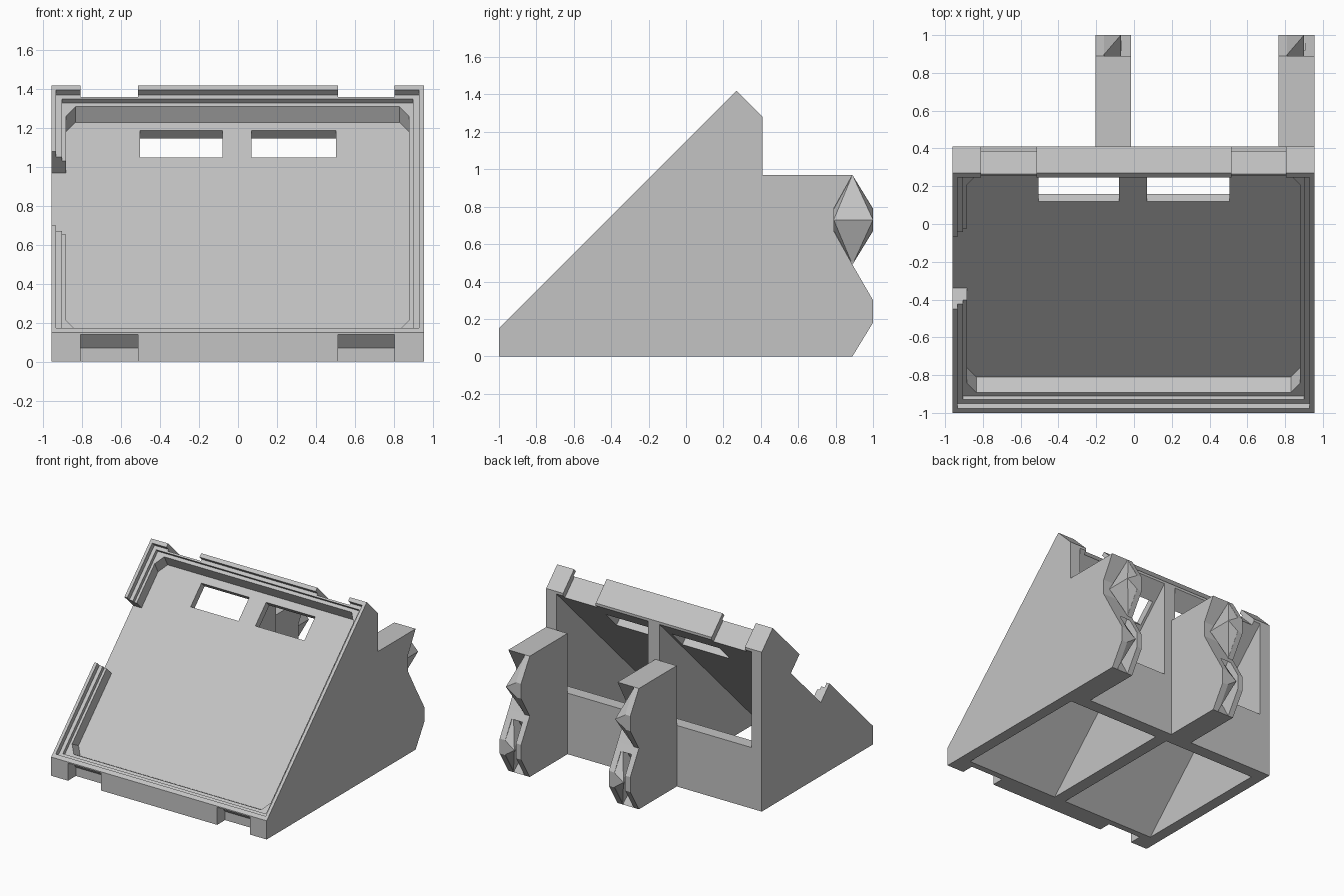
import bpy, bmesh

if "Cube" in bpy.data.objects:
    bpy.data.objects.remove(bpy.data.objects["Cube"])

grey = bpy.data.materials.new("light_grey")
grey.diffuse_color = (0.55, 0.55, 0.55, 1)
grey.use_nodes = True
grey.node_tree.nodes["Principled BSDF"].inputs["Base Color"].default_value = grey.diffuse_color


def hull(name, points):
    """Convex solid around a handful of points."""
    bm = bmesh.new()
    for p in points:
        bm.verts.new(p)
    bmesh.ops.convex_hull(bm, input=bm.verts[:])
    bmesh.ops.dissolve_limit(bm, angle_limit=0.01, verts=bm.verts[:], edges=bm.edges[:])
    return finish(name, bm)


def prism(name, profile, x0, x1):
    """Extrude a (y, z) profile along x."""
    bm = bmesh.new()
    face = bm.faces.new([bm.verts.new((x0, y, z)) for y, z in profile])
    new = bmesh.ops.extrude_face_region(bm, geom=[face])["geom"]
    verts = [v for v in new if isinstance(v, bmesh.types.BMVert)]
    bmesh.ops.translate(bm, verts=verts, vec=(x1 - x0, 0, 0))
    bmesh.ops.recalc_face_normals(bm, faces=bm.faces[:])
    return finish(name, bm)


def finish(name, bm):
    me = bpy.data.meshes.new(name)
    bm.to_mesh(me)
    bm.free()
    me.materials.append(grey)
    ob = bpy.data.objects.new(name, me)
    bpy.context.collection.objects.link(ob)
    return ob


def tilt(s, c):
    """Slope coordinates: s runs up the 45 degree face, c out of it."""
    return ((s - c) / 2, (s + c) / 2)


def slope_box(x0, x1, s0, s1, c0, c1):
    return prism("cutter", [tilt(s0, c0), tilt(s1, c0), tilt(s1, c1), tilt(s0, c1)], x0, x1)


def cut(target, cutter):
    mod = target.modifiers.new("cut", 'BOOLEAN')
    mod.operation = 'DIFFERENCE'
    mod.solver = 'EXACT'
    mod.object = cutter
    bpy.context.view_layer.objects.active = target
    bpy.ops.object.modifier_apply(modifier=mod.name)
    bpy.data.objects.remove(cutter)


# Wedge-shaped stand body
body = prism("stand_body", [(-1, 0), (-1, 0.15), (0.27, 1.42), (0.41, 1.28), (0.41, 0)],
             -0.96, 0.955)

# Two hollow bays, open below and at the back, either side of the centre rib
bay = [(-0.85, -0.1), (-0.85, 0), (0.46, 1.31), (0.46, 0.49), (0.31, 0.49), (0.31, -0.1)]
for x0, x1 in ((-0.87, -0.05), (0.05, 0.865)):
    cut(body, prism("cutter", bay, x0, x1))

# Stepped ledges of the screen recess
cut(body, slope_box(-0.935, 0.93, -0.805, 1.645, 1.095, 1.3))
cut(body, slope_box(-0.905, 0.90, -0.765, 1.605, 1.055, 1.3))


# Deep recess with tapered ends and clipped corners
def ring(s0, s1, c):
    a, b, k = -0.885, 0.88, 0.05
    pts = [(a + k, s0), (b - k, s0), (b, s0 + 2 * k), (b, s1 - 2 * k),
           (b - k, s1), (a + k, s1), (a, s1 - 2 * k), (a, s0 + 2 * k)]
    return [(x, *tilt(s, c)) for x, s in pts]


cut(body, hull("cutter", ring(-0.69, 1.53, 0.93) + ring(-0.735, 1.575, 1.08)))

# Cable gap in the left rim
cut(body, slope_box(-1.1, -0.87, 0.25, 1.01, 0.93, 1.3))

# Windows through the panel
for x0, x1 in ((-0.505, -0.08), (0.07, 0.505)):
    cut(body, slope_box(x0, x1, 1.17, 1.445, 0.75, 1.0))

# Strap notches on the top and bottom edges
for x0, x1 in ((-0.81, -0.515), (0.515, 0.805)):
    cut(body, slope_box(x0, x1, 1.625, 1.9, 0.6, 1.3))
    cut(body, prism("cutter", [(-1.1, -0.1), (-0.9, -0.1), (-0.9, 0.07),
                               (-0.96, 0.14), (-1.1, 0.14)], x0, x1))

# Rear fins with a wavy end holding hexagonal hollows and ridged fillers
fin_profile = [(0.41, 0), (0.89, 0), (1, 0.18), (1, 0.30), (0.89, 0.49),
               (1, 0.67), (1, 0.79), (0.89, 0.97), (0.41, 0.97)]


def hexagon(mid, grow=0.0):
    return [(0.89, mid - 0.24), (1 + grow, mid - 0.06), (1 + grow, mid + 0.06),
            (0.89, mid + 0.24), (0.79, mid + 0.06), (0.79, mid - 0.06)]


for name, x in (("centre", -0.205), ("right", 0.765)):
    fin = prism(name + "_fin", fin_profile, x, x + 0.19)
    cut(fin, prism("cutter", hexagon(0.73, 0.02), x + 0.045, x + 0.3))
    cut(fin, prism("cutter", hexagon(0.24, 0.02), x + 0.045, x + 0.14))
    for part, mid, base, top in (("upper", 0.73, 0.04, 0.135), ("lower", 0.24, 0.145, 0.06)):
        pts = [(x + base, y, z) for y, z in hexagon(mid)]
        pts += [(x + top, 0.79, mid), (x + top, 1.0, mid)]
        hull(f"{name}_{part}_ridge", pts)
